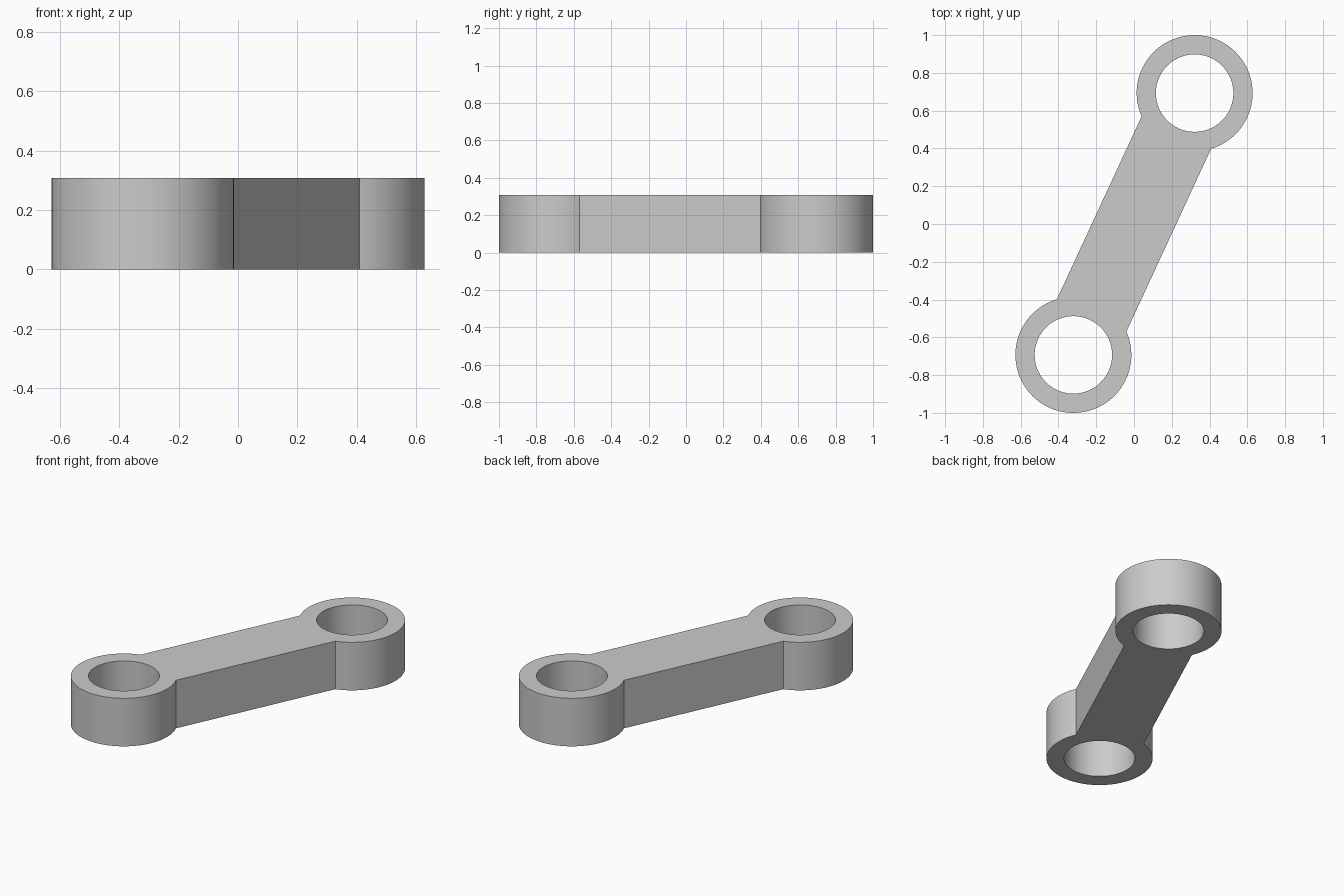
import bpy, bmesh
from math import asin, atan2, cos, sin, pi, hypot
from mathutils import Matrix

cube = bpy.data.objects.get("Cube")
if cube:
    bpy.data.objects.remove(cube, do_unlink=True)

END_X, END_Y = 0.321, 0.693      # centre of one eye, the other is opposite
OUTER, INNER = 0.307, 0.205      # eye radii
HALF_BAR, HEIGHT = 0.203, 0.307
ARC_STEPS, HOLE_SIDES = 72, 96

grey = bpy.data.materials.new("plain grey")
grey.use_nodes = True
colour = (0.6, 0.6, 0.6, 1)
grey.diffuse_color = colour
grey.node_tree.nodes["Principled BSDF"].inputs["Base Color"].default_value = colour

# Link outline: two round eyes whose arcs stop where the bar's sides meet them
half_length = hypot(END_X, END_Y)
turn = atan2(END_Y, END_X)
gap = asin(HALF_BAR / OUTER)
bm = bmesh.new()
outline = []
for side in (0, pi):
    for i in range(ARC_STEPS + 1):
        a = -pi + gap + (2 * pi - 2 * gap) * i / ARC_STEPS
        x, y = half_length + OUTER * cos(a), OUTER * sin(a)
        t = turn + side
        outline.append(bm.verts.new((x * cos(t) - y * sin(t), x * sin(t) + y * cos(t), 0)))
base = bm.faces.new(outline)
top = bmesh.ops.extrude_face_region(bm, geom=[base])["geom"]
bmesh.ops.translate(bm, vec=(0, 0, HEIGHT), verts=[g for g in top if isinstance(g, bmesh.types.BMVert)])
bmesh.ops.recalc_face_normals(bm, faces=bm.faces)
mesh = bpy.data.meshes.new("link_arm")
bm.to_mesh(mesh)
bm.free()
mesh.materials.append(grey)
link = bpy.data.objects.new("link_arm", mesh)
bpy.context.collection.objects.link(link)

# Through holes in both eyes
cutters = []
for s in (1, -1):
    bpy.ops.mesh.primitive_cylinder_add(vertices=HOLE_SIDES, radius=INNER, depth=3 * HEIGHT,
                                        location=(s * END_X, s * END_Y, HEIGHT / 2))
    cutter = bpy.context.object
    cutter.name = "hole_cutter"
    cutter.hide_render = True
    cutter.data.materials.append(grey)
    cutters.append(cutter)
    cut = link.modifiers.new("eye hole", 'BOOLEAN')
    cut.operation, cut.solver, cut.object = 'DIFFERENCE', 'EXACT', cutter

bpy.ops.object.select_all(action='DESELECT')
link.select_set(True)
bpy.context.view_layer.objects.active = link
for name in [m.name for m in link.modifiers]:
    bpy.ops.object.modifier_apply(modifier=name)
for cutter in cutters:
    bpy.data.objects.remove(cutter, do_unlink=True)

# Smooth round walls, crisp rims and bar corners
bpy.ops.object.shade_smooth_by_angle(angle=pi / 6)
